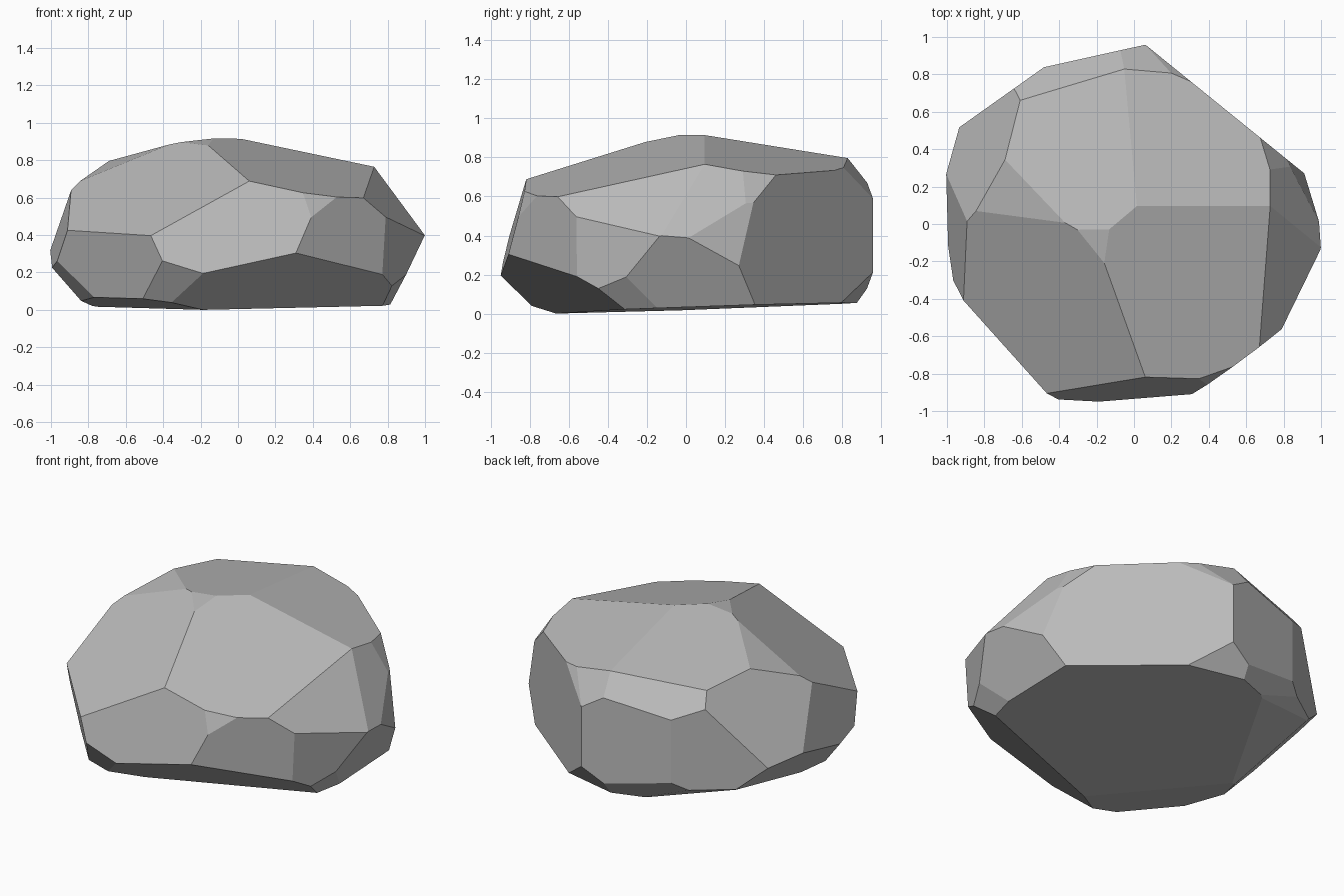
import bpy
import bmesh
from mathutils import Vector

# Remove the default object
default_cube = bpy.data.objects.get("Cube")
if default_cube:
    bpy.data.objects.remove(default_cube, do_unlink=True)


def make_material(name, colour):
    material = bpy.data.materials.new(name)
    material.use_nodes = True
    material.diffuse_color = colour
    shader = next(node for node in material.node_tree.nodes if node.type == "BSDF_PRINCIPLED")
    shader.inputs["Base Color"].default_value = colour
    shader.inputs["Roughness"].default_value = 1
    return material


# Each chisel cut is a plane: outward direction (x, y, z) and its offset
crown_cuts = [
    (.21, .18, 1, .938),
    (-.115, .15, 1, .93),
    (-.43, -.15, 1, 1.044),
    (-.11, -.19, 1, .939),
    (-.474, -.483, 1, 1.058),
    (.21, -.237, 1, .898),
]

front_cuts = [
    (.025, -1, .253, .995),
    (.4, -1, .38, 1.205),
    (.746, -1, -.057, 1.123),
    (.4, -1, -1.456, .587),
    (-.276, -1, -.724, .858),
]

positive_side_cuts = [
    (1, -.503, -.065, 1.04),
    (1, -.277, .907, 1.398),
    (1, .125, .664, 1.25),
    (1, .384, .688, 1.343),
    (1, .411, .191, 1.069),
    (1, .03, -.5, .794),
    (1, -.22, -.75, .823),
]

negative_side_cuts = [
    (-1, -.883, -.247, 1.167),
    (-1, -.093, .274, 1.067),
    (-1, .328, .604, 1.285),
    (-1, .203, -.963, .75),
    (-1, -.3, -.746, .859),
]

back_cuts = [
    (-.36, 1, .85, 1.527),
    (.232, 1, .752, 1.418),
    (.5, 1, .52, 1.297),
    (.81, 1, 0, 1.008),
    (-.222, 1, 0, .945),
    (-.71, 1, 0, 1.18),
]

underside_cuts = [
    (-.151, -.108, -1, .097),
    (.01, .035, -1, -.028),
    (-.35, 1, -.664, .868),
    (-.75, 1, -1.745, .918),
    (-.3, .21, -1, .202),
    (.23, 1, -.747, .812),
]


def chisel(mesh, direction, offset):
    """Slice away everything beyond the plane and cap the opening."""
    normal = Vector(direction)
    result = bmesh.ops.bisect_plane(
        mesh,
        geom=mesh.verts[:] + mesh.edges[:] + mesh.faces[:],
        dist=0.0001,
        plane_co=normal * offset / normal.length_squared,
        plane_no=normal,
        clear_outer=True,
    )
    rim = [item for item in result["geom_cut"]
           if isinstance(item, bmesh.types.BMEdge) and item.is_boundary]
    if len(rim) > 2:
        bmesh.ops.contextual_create(mesh, geom=rim)


# Raw block, cut down facet by facet into the boulder
stone = bmesh.new()
bmesh.ops.create_cube(stone, size=3)
for region in (crown_cuts, front_cuts, positive_side_cuts,
               negative_side_cuts, back_cuts, underside_cuts):
    for *direction, offset in region:
        chisel(stone, direction, offset)

# Rest the lowest corner on the ground
lowest = min(vertex.co.z for vertex in stone.verts)
bmesh.ops.translate(stone, verts=stone.verts[:], vec=Vector((0, 0, -lowest)))
bmesh.ops.recalc_face_normals(stone, faces=stone.faces[:])

# Flat shaded boulder in one grey
boulder_mesh = bpy.data.meshes.new("boulder")
stone.to_mesh(boulder_mesh)
stone.free()
boulder_mesh.materials.append(make_material("stone grey", (.5, .5, .5, 1)))
boulder = bpy.data.objects.new("boulder", boulder_mesh)
bpy.context.collection.objects.link(boulder)
